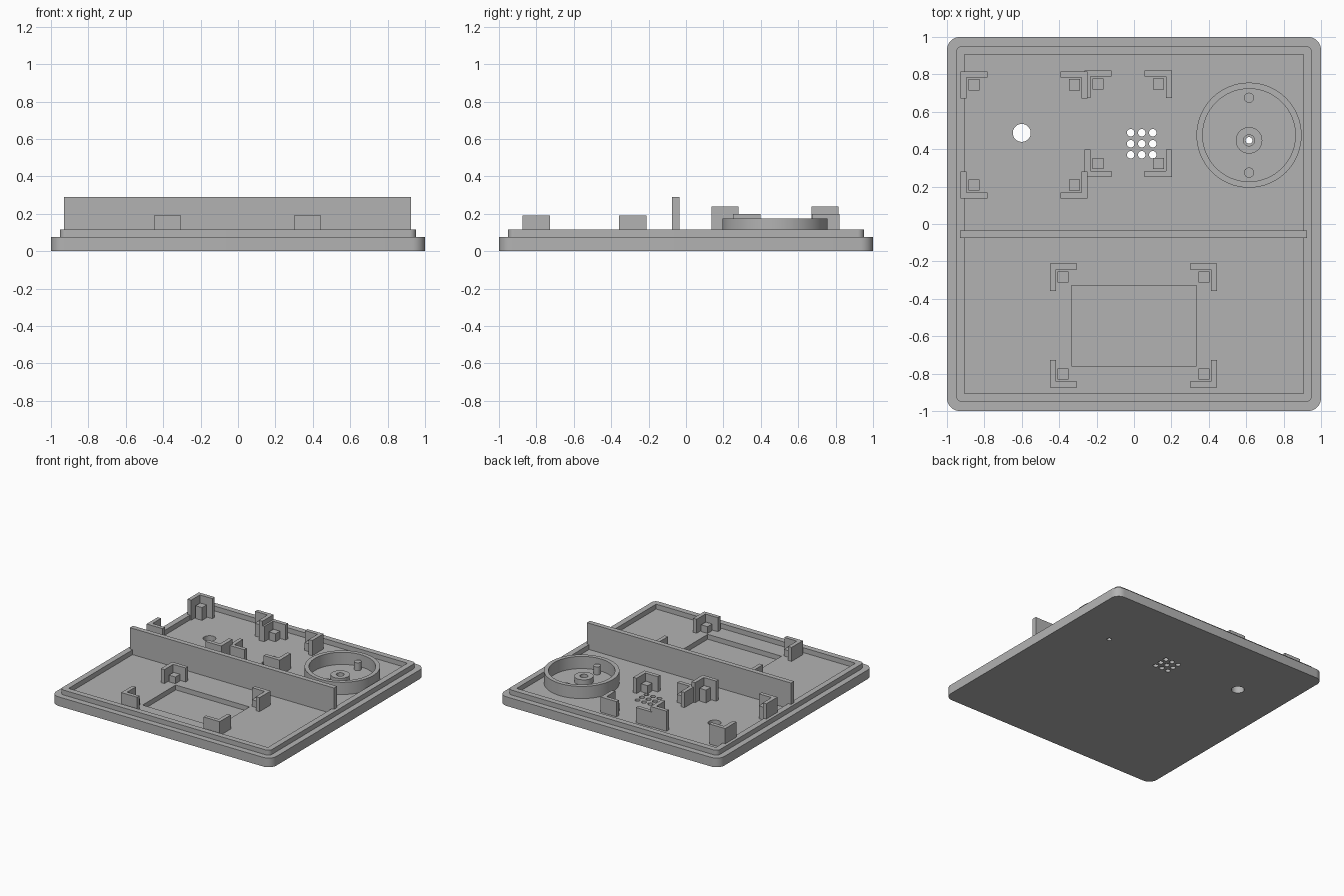
import bpy, bmesh
from math import sin, cos, pi, radians

cube = bpy.data.objects.get("Cube")
if cube:
    bpy.data.objects.remove(cube, do_unlink=True)

grey = bpy.data.materials.new("light grey plastic")
grey.use_nodes = True
GREY = (0.45, 0.45, 0.45, 1)
grey.diffuse_color = GREY
grey.node_tree.nodes["Principled BSDF"].inputs["Base Color"].default_value = GREY

FLOOR = 0.075
SINK = 0.01  # parts reach slightly into the plate


def prism(name, outline, z0, z1):
    """Extrude a flat outline between two heights."""
    bm = bmesh.new()
    face = bm.faces.new([bm.verts.new((x, y, z0)) for x, y in outline])
    grown = bmesh.ops.extrude_face_region(bm, geom=[face])["geom"]
    for v in grown:
        if isinstance(v, bmesh.types.BMVert):
            v.co.z = z1
    bmesh.ops.recalc_face_normals(bm, faces=bm.faces)
    mesh = bpy.data.meshes.new(name)
    bm.to_mesh(mesh)
    bm.free()
    mesh.materials.append(grey)
    obj = bpy.data.objects.new(name, mesh)
    bpy.context.collection.objects.link(obj)
    return obj


def circle(x, y, r, n=32):
    return [(x + r * cos(2 * pi * i / n), y + r * sin(2 * pi * i / n)) for i in range(n)]


def rect(x0, x1, y0, y1):
    return [(x0, y0), (x1, y0), (x1, y1), (x0, y1)]


def rounded_square(half, r, steps=8):
    pts = []
    for quarter, (sx, sy) in enumerate([(1, 1), (-1, 1), (-1, -1), (1, -1)]):
        for i in range(steps + 1):
            a = (quarter + i / steps) * pi / 2
            pts.append((sx * (half - r) + r * cos(a), sy * (half - r) + r * sin(a)))
    return pts


def cut(obj, outline, z0, z1):
    """Remove a prism from an object."""
    cutter = prism("cutter", outline, z0, z1)
    cutter.hide_render = True
    mod = obj.modifiers.new("cut", "BOOLEAN")
    mod.operation = "DIFFERENCE"
    mod.solver = "EXACT"
    mod.object = cutter
    bpy.context.view_layer.objects.active = obj
    bpy.ops.object.modifier_apply(modifier=mod.name)
    bpy.data.objects.remove(cutter, do_unlink=True)


def smooth(obj):
    bpy.ops.object.select_all(action="DESELECT")
    obj.select_set(True)
    bpy.context.view_layer.objects.active = obj
    bpy.ops.object.shade_smooth_by_angle(angle=radians(30))


DIAL_X, DIAL_Y = 0.615, 0.475
BOSS_Y = 0.447

# Base plate with display recess, round opening, speaker holes and shaft hole
plate = prism("base_plate", rounded_square(1, 0.07), 0, FLOOR)
cut(plate, rect(-0.335, 0.335, -0.76, -0.33), 0.035, 0.2)
cut(plate, circle(-0.6, 0.487, 0.048), -0.1, 0.2)
for i in range(3):
    for j in range(3):
        cut(plate, circle(-0.018 + 0.059 * i, 0.37 + 0.059 * j, 0.02, 24), -0.1, 0.2)
cut(plate, circle(DIAL_X, BOSS_Y, 0.018, 24), -0.1, 0.2)
smooth(plate)

# Raised lip around the plate
lip = prism("rim_lip", rounded_square(0.952, 0.035), FLOOR - SINK, 0.115)
cut(lip, rect(-0.905, 0.905, -0.905, 0.905), 0, 0.2)
smooth(lip)

# Dividing wall
prism("dividing_wall", rect(-0.93, 0.925, -0.075, -0.035), FLOOR - SINK, 0.29)

# Round housing with central boss and two pegs
ring = prism("round_housing", circle(DIAL_X, DIAL_Y, 0.281, 64), FLOOR - SINK, 0.175)
cut(ring, circle(DIAL_X, DIAL_Y, 0.248, 64), 0, 0.3)
smooth(ring)
boss = prism("shaft_boss", circle(DIAL_X, BOSS_Y, 0.071), FLOOR - SINK, 0.12)
cut(boss, circle(DIAL_X, BOSS_Y, 0.03, 24), 0, 0.3)
smooth(boss)
for side in (-1, 1):
    smooth(prism("housing_peg", circle(DIAL_X, DIAL_Y + 0.2 * side, 0.027), FLOOR - SINK, 0.14))


# Corner brackets with support posts around each board
def corner_mounts(name, x0, x1, y0, y1, top, arm=0.145, wall=0.032):
    for x, sx in ((x0, 1), (x1, -1)):
        for y, sy in ((y0, 1), (y1, -1)):
            steps = [(0, 0), (arm, 0), (arm, wall), (wall, wall), (wall, arm), (0, arm)]
            prism(name + "_bracket", [(x + sx * u, y + sy * v) for u, v in steps],
                  FLOOR - SINK, top)
            post = [(x + sx * u, y + sy * v) for u, v in rect(0.041, 0.1, 0.041, 0.1)]
            prism(name + "_post", post, FLOOR - SINK, top - 0.06)


corner_mounts("left_board", -0.927, -0.248, 0.137, 0.815, 0.24)
corner_mounts("middle_board", -0.264, 0.202, 0.252, 0.82, 0.2)
corner_mounts("display", -0.45, 0.445, -0.873, -0.212, 0.19)
